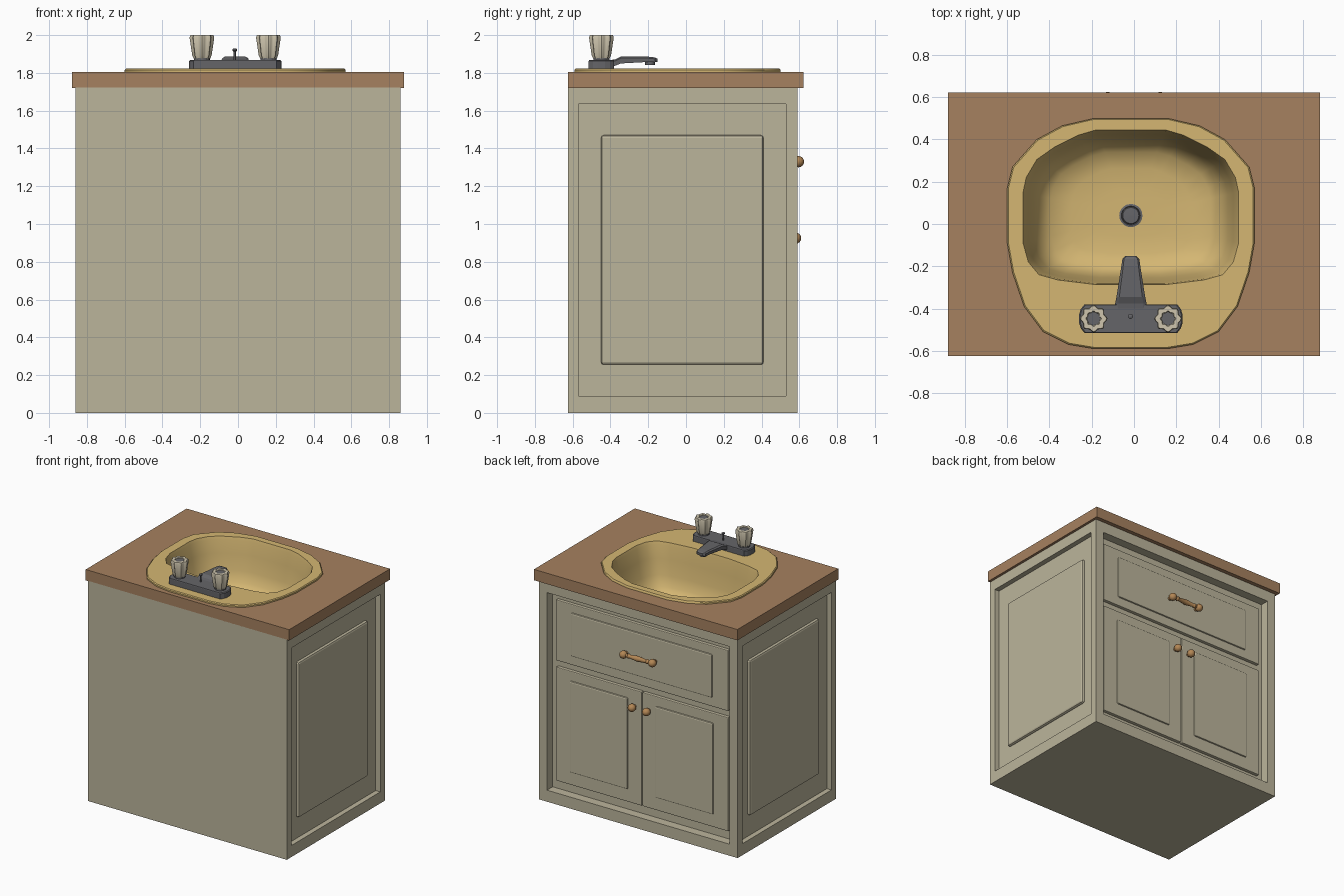
import bpy, bmesh, math
from mathutils import Vector, Matrix

if "Cube" in bpy.data.objects:
    bpy.data.objects.remove(bpy.data.objects["Cube"])


def material(name, rgb):
    m = bpy.data.materials.new(name)
    m.diffuse_color = (*rgb, 1)
    m.use_nodes = True
    m.node_tree.nodes["Principled BSDF"].inputs["Base Color"].default_value = m.diffuse_color
    return m


PAINT = material("cabinet_paint", (0.50, 0.46, 0.33))
TOP = material("counter_brown", (0.38, 0.22, 0.115))
CERAMIC = material("sink_ceramic", (0.66, 0.47, 0.17))
METAL = material("faucet_metal", (0.13, 0.13, 0.14))
KNOB = material("handle_plastic", (0.62, 0.56, 0.42))
WOOD = material("pull_wood", (0.45, 0.24, 0.09))
CX = -0.015  # sink centre line


def finish(bm, name, mat, smooth=None):
    bmesh.ops.recalc_face_normals(bm, faces=bm.faces)
    me = bpy.data.meshes.new(name)
    bm.to_mesh(me)
    bm.free()
    ob = bpy.data.objects.new(name, me)
    bpy.context.collection.objects.link(ob)
    if mat:
        me.materials.append(mat)
    if smooth:
        bpy.ops.object.select_all(action='DESELECT')
        bpy.context.view_layer.objects.active = ob
        ob.select_set(True)
        bpy.ops.object.shade_smooth_by_angle(angle=math.radians(smooth))
    return ob


def box(name, lo, hi, mat, bevel=0):
    bm = bmesh.new()
    size = [b - a for a, b in zip(lo, hi)]
    mid = [(a + b) / 2 for a, b in zip(lo, hi)]
    bmesh.ops.create_cube(bm, size=1, matrix=Matrix.Translation(mid) @ Matrix.Diagonal((*size, 1)))
    if bevel:
        bmesh.ops.bevel(bm, geom=bm.edges[:], offset=bevel, segments=2, profile=0.5, affect='EDGES')
    return finish(bm, name, mat)


def loft(name, rings, mat, smooth=None, caps=(True, True)):
    bm = bmesh.new()
    vs = [[bm.verts.new(p) for p in r] for r in rings]
    n = len(vs[0])
    for a, b in zip(vs, vs[1:]):
        for i in range(n):
            bm.faces.new((a[i], a[(i + 1) % n], b[(i + 1) % n], b[i]))
    if caps[0]:
        bm.faces.new(vs[0])
    if caps[1]:
        bm.faces.new(vs[-1])
    return finish(bm, name, mat, smooth)


def lathe(name, origin, axis, profile, mat, sides=16, flute=0, smooth=40):
    """Turn (radius, height) pairs about an axis; flute adds eight lobes."""
    q = Vector((0, 0, 1)).rotation_difference(Vector(axis))
    rings = []
    for r, h in profile:
        ring = []
        for i in range(sides):
            a = 2 * math.pi * i / sides
            rr = r * (1 + flute * math.cos(8 * a))
            ring.append(Vector(origin) + q @ Vector((rr * math.cos(a), rr * math.sin(a), h)))
        rings.append(ring)
    return loft(name, rings, mat, smooth)


def cut(ob, cutter):
    m = ob.modifiers.new("cut", 'BOOLEAN')
    m.operation, m.solver, m.object = 'DIFFERENCE', 'EXACT', cutter
    cutter.hide_render = True
    cutter.hide_set(True)


# cabinet body and counter
body = box("cabinet_body", (-.86, -.625, 0), (.86, .59, 1.722), PAINT)
counter = box("counter", (-.88, -.625, 1.72), (.88, .622, 1.805), TOP)

# recessed sides with a raised panel
for s, side in ((1, "right"), (-1, "left")):
    def span(a, b):
        return sorted((s * a, s * b))
    x = span(.82, .95)
    cut(body, box(side + "_recess_cutter", (x[0], -.57, .09), (x[1], .53, 1.635), None))
    x = span(.80, .842)
    box(side + "_raised_panel", (x[0], -.45, .255), (x[1], .41, 1.47), PAINT, .014)

# recessed cabinet face, drawer and two doors
cut(body, box("face_recess_cutter", (-.79, .52, .09), (.79, .7, 1.635), None))
box("drawer_front", (-.745, .50, 1.10), (.745, .545, 1.575), PAINT, .006)
box("drawer_panel", (-.61, .51, 1.17), (.61, .556, 1.51), PAINT, .010)
ball = [(max(.03 * math.sin(math.pi * i / 8), .001), -.03 * math.cos(math.pi * i / 8)) for i in range(9)]
stem = [(.014, -.06), (.014, 0)]
for s, side in ((1, "right"), (-1, "left")):
    x = sorted((s * .004, s * .745))
    box(side + "_door", (x[0], .50, .16), (x[1], .545, 1.05), PAINT, .006)
    x = sorted((s * .12, s * .62))
    box(side + "_door_panel", (x[0], .51, .26), (x[1], .556, .975), PAINT, .010)
    for part, px, y, z in (("door_knob", .0625, .58, .925), ("drawer_knob", .125, .595, 1.33)):
        lathe(f"{side}_{part}", (s * px, y, z), (0, 1, 0), ball, WOOD)
        lathe(f"{side}_{part}_stem", (s * px, y, z), (0, 1, 0), stem, WOOD)
lathe("drawer_pull_bar", (0, .595, 1.33), (1, 0, 0),
      [(.013, -.125), (.013, -.09), (.019, -.08), (.013, -.07), (.021, 0),
       (.013, .07), (.019, .08), (.013, .09), (.013, .125)], WOOD)

# sink outlines, right half only
OUTER = [(.175, .50), (.325, .465), (.445, .40), (.56, .27), (.585, .17), (.585, -.09),
         (.56, -.23), (.505, -.39), (.415, -.51), (.295, -.57), (.175, -.59)]
INNER = [(.165, .445), (.25, .42), (.36, .365), (.445, .305), (.495, .22), (.51, .15),
         (.51, -.09), (.485, -.18), (.435, -.24), (.345, -.265), (.165, -.287)]


def ring(half, z, k=1.0):
    pts = half + [(-x, y) for x, y in reversed(half)]
    return [(CX + x * k, .04 + (y - .04) * k, z) for x, y in pts]


MID = [((a + c) / 2, (b + d) / 2) for (a, b), (c, d) in zip(OUTER, INNER)]
hole = loft("sink_hole_cutter", [ring(MID, 1.3), ring(MID, 1.95)], None)
cut(counter, hole)
cut(body, hole)
loft("sink_basin", [ring(OUTER, 1.80), ring(OUTER, 1.816), ring(OUTER, 1.822, .99), ring(INNER, 1.822)]
     + [ring(INNER, z, k) for k, z in ((.985, 1.80), (.95, 1.70), (.90, 1.58), (.84, 1.50),
                                       (.74, 1.455), (.55, 1.435), (.3, 1.43), (.1, 1.43))],
     CERAMIC, 40, (False, True))
lathe("drain", (CX, .04, 1.425), (0, 0, 1),
      [(.055, 0), (.055, .012), (.045, .014), (.042, .009), (.038, .014), (.001, .016)], METAL, 20)

# faucet base with clipped corners
half = [(.22, .067), (.237, .045), (.245, .02), (.245, -.02), (.237, -.045), (.22, -.067)]
base = half + [(-x, y) for x, y in reversed(half)]
loft("faucet_base", [[(CX + x * k, -.448 + y * k, z) for x, y in base]
                     for k, z in ((1, 1.818), (1, 1.862), (.975, 1.868))], METAL)

# spout from stations along its length: y, half width, bottom, top
stations = [(-.40, .075, 1.835, 1.868), (-.375, .074, 1.838, 1.872), (-.345, .068, 1.850, 1.886),
            (-.20, .045, 1.858, 1.886), (-.165, .040, 1.856, 1.882), (-.152, .026, 1.858, 1.876)]
loft("spout", [[(CX - w, y, b), (CX + w, y, b), (CX + w, y, t - .008), (CX + w * .8, y, t),
                (CX - w * .8, y, t), (CX - w, y, t - .008)] for y, w, b, t in stations], METAL)
lathe("spout_outlet", (CX, -.19, 1.842), (0, 0, 1), [(.026, 0), (.026, .02)], METAL)
lathe("drain_lift_rod", (CX - .002, -.437, 1.86), (0, 0, 1),
      [(.006, 0), (.006, .052), (.012, .058), (.012, .066), (.006, .07)], METAL, 10)

# fluted tap handles
for dx, side in ((-.176, "left"), (.176, "right")):
    o = (CX + dx, -.448, 1.862)
    lathe(side + "_tap_collar", o, (0, 0, 1), [(.042, 0), (.042, .016)], METAL)
    lathe(side + "_tap_handle", o, (0, 0, 1),
          [(.040, .014), (.047, .03), (.060, .125), (.056, .138), (.034, .138), (.030, .128)],
          KNOB, 48, .09, 35)
    lathe(side + "_tap_cap", o, (0, 0, 1), [(.031, .11), (.031, .134)], METAL)
